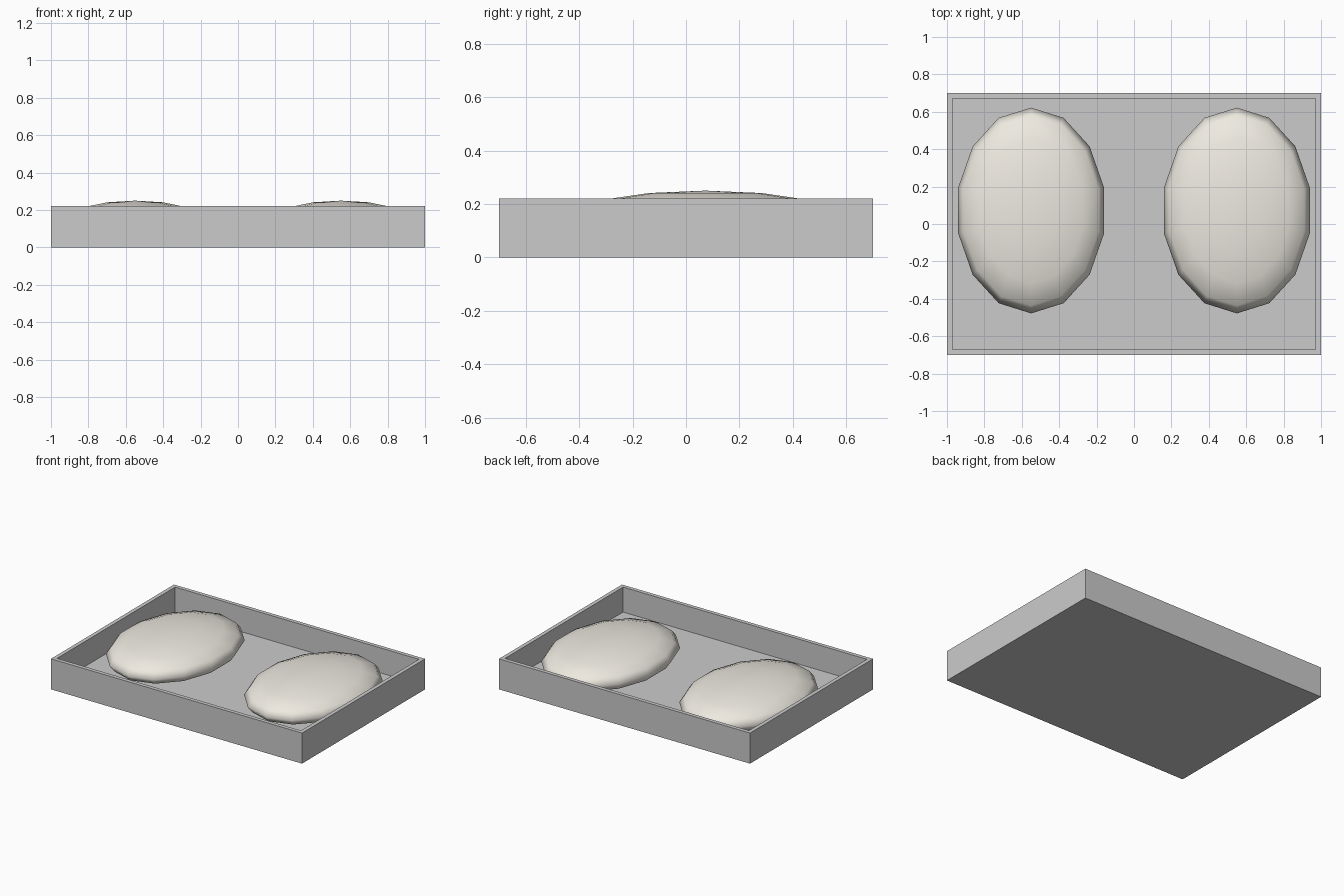
import bpy, bmesh
from mathutils import Matrix

if "Cube" in bpy.data.objects:
    bpy.data.objects.remove(bpy.data.objects["Cube"])


def finish(bm, name):
    mesh = bpy.data.meshes.new(name)
    bm.to_mesh(mesh)
    bm.free()
    obj = bpy.data.objects.new(name, mesh)
    bpy.context.collection.objects.link(obj)
    return obj


# Tray: a box with its top face inset for the rim and pushed down to the floor
W, D, H, WALL, FLOOR = 2.0, 1.4, 0.22, 0.04, 0.04
bm = bmesh.new()
bmesh.ops.create_cube(bm, size=1, matrix=Matrix.Translation((0, 0, H / 2)) @ Matrix.Diagonal((W, D, H, 1)))
top = max(bm.faces, key=lambda f: f.calc_center_median().z)
bmesh.ops.inset_region(bm, faces=[top], thickness=WALL)
well = bmesh.ops.extrude_discrete_faces(bm, faces=[top])["faces"]
bmesh.ops.translate(bm, verts=well[0].verts, vec=(0, 0, FLOOR - H))
finish(bm, "tray")

# Pillows: flattened low-poly spheres, one each side
cream = bpy.data.materials.new("cream")
cream.diffuse_color = (0.85, 0.82, 0.75, 1)
cream.use_nodes = True
cream.node_tree.nodes["Principled BSDF"].inputs["Base Color"].default_value = cream.diffuse_color


def pillow(name, x):
    bm = bmesh.new()
    bmesh.ops.create_uvsphere(bm, u_segments=14, v_segments=8, radius=1)
    bmesh.ops.transform(bm, verts=bm.verts,
                        matrix=Matrix.Translation((x, 0.072, 0.13)) @ Matrix.Diagonal((0.4, 0.55, 0.12, 1)))
    for f in bm.faces:
        f.smooth = True
    finish(bm, name).data.materials.append(cream)


for side, x in (("left", -0.55), ("right", 0.55)):
    pillow(side + "_pillow", x)
